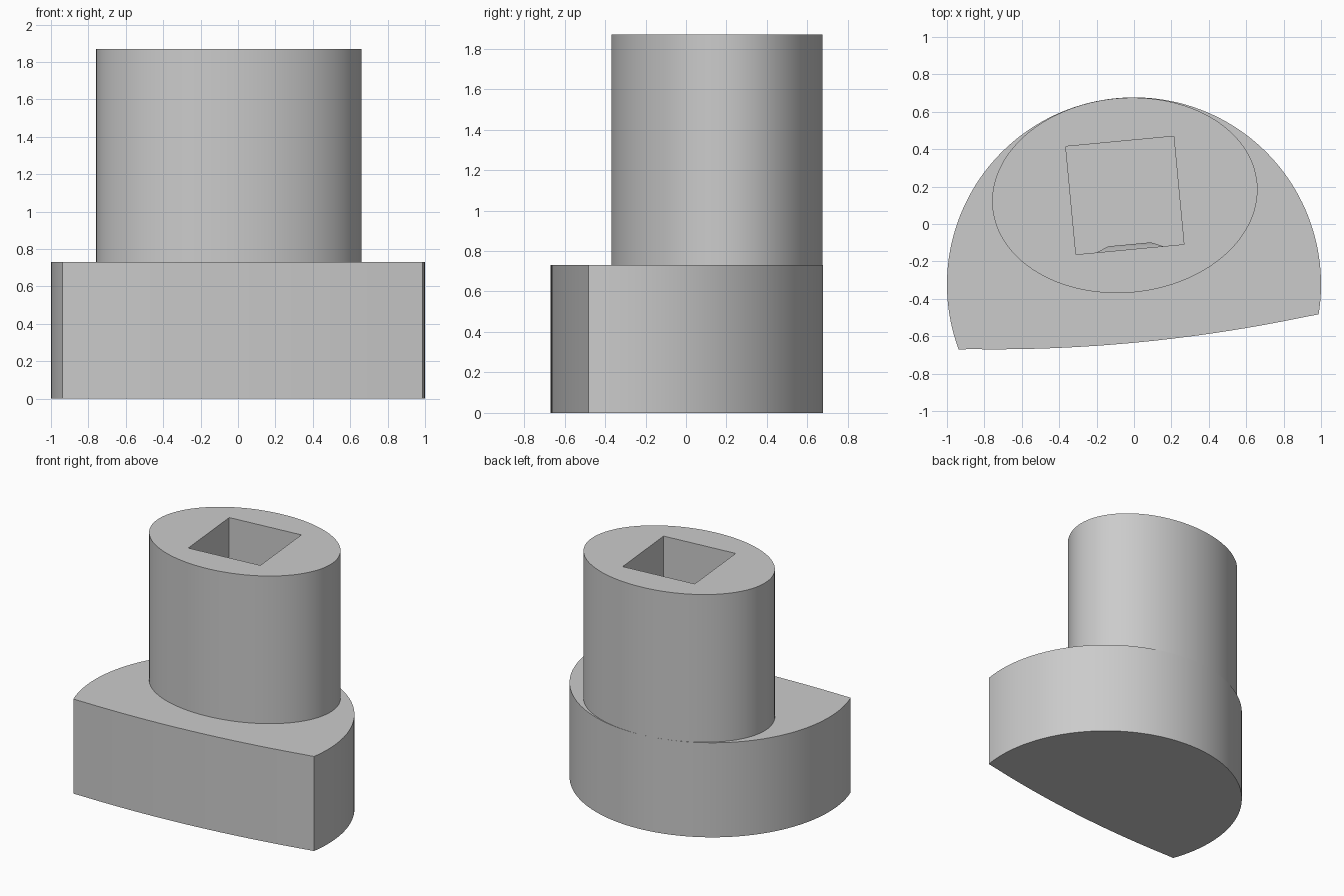
import bpy, bmesh, math
from mathutils import Matrix, Vector

if "Cube" in bpy.data.objects:
    bpy.data.objects.remove(bpy.data.objects["Cube"])

BASE_TOP, TOP = 0.73, 1.87
CENTRE = Vector((-0.049, 0.153))
TILT = math.radians(5.4)
SOCKET = 0.29  # half width of the square socket

grey = bpy.data.materials.new("grey")
grey.diffuse_color = (0.6, 0.6, 0.6, 1)
grey.use_nodes = True
grey.node_tree.nodes["Principled BSDF"].inputs["Base Color"].default_value = grey.diffuse_color


def placed(x, y):
    """Turn a point by the column's tilt and move it to the column's centre."""
    return Matrix.Rotation(TILT, 2) @ Vector((x, y)) + CENTRE


def finish(bm, name):
    bmesh.ops.recalc_face_normals(bm, faces=bm.faces)
    mesh = bpy.data.meshes.new(name)
    bm.to_mesh(mesh)
    bm.free()
    obj = bpy.data.objects.new(name, mesh)
    bpy.context.collection.objects.link(obj)
    mesh.materials.append(grey)
    bpy.ops.object.select_all(action='DESELECT')
    obj.select_set(True)
    bpy.context.view_layer.objects.active = obj
    bpy.ops.object.shade_smooth_by_angle(angle=math.radians(30))
    return obj


def wall(bm, outline, z0, z1):
    """Upright wall along a closed outline; returns bottom and top vertices."""
    low = [bm.verts.new((p[0], p[1], z0)) for p in outline]
    high = [bm.verts.new((p[0], p[1], z1)) for p in outline]
    n = len(outline)
    for i in range(n):
        j = (i + 1) % n
        bm.faces.new((low[i], low[j], high[j], high[i]))
    return low, high


# Base: round back with a gently bowed front
a0, a1 = math.asin(-0.16), math.pi + math.asin(0.347)
outline = [(math.cos(a0 + (a1 - a0) * i / 96), -0.323 + math.sin(a0 + (a1 - a0) * i / 96))
           for i in range(97)]
xl, xr = outline[-1][0], outline[0][0]
for i in range(1, 24):
    x = xl + (xr - xl) * i / 24
    outline.append((x, -0.67 + 0.0625 * (x + 0.75) ** 2))
bm = bmesh.new()
low, high = wall(bm, outline, 0, BASE_TOP)
bm.faces.new(low)
bm.faces.new(high)
finish(bm, "base")

# Column: tilted oval with a square socket
bm = bmesh.new()
oval = [placed(0.711 * math.cos(t), 0.5205 * math.sin(t))
        for t in (2 * math.pi * i / 128 for i in range(128))]
square = [placed(SOCKET * sx, SOCKET * sy) for sx, sy in ((1, 1), (-1, 1), (-1, -1), (1, -1))]
rims = []
for shape in (oval, square):
    rims.append(wall(bm, shape, BASE_TOP, TOP))
for level in (0, 1):  # ring faces between oval and square
    edges = [bm.edges.get((r[level][i], r[level][i - 1]))
             for r in rims for i in range(len(r[level]))]
    bmesh.ops.triangle_fill(bm, edges=edges, use_beauty=True)
finish(bm, "column")

# Catch: low bevelled bump on the front wall of the socket
bm = bmesh.new()
rings = []
for half, depth in ((0.178, 0.0), (0.115, 0.027)):
    ring = []
    for sx, sz in ((1, 1), (-1, 1), (-1, -1), (1, -1)):
        p = placed(half * sx, -SOCKET + depth)
        ring.append(bm.verts.new((p.x, p.y, 1.3 + half * sz)))
    rings.append(ring)
for i in range(4):
    bm.faces.new((rings[0][i - 1], rings[0][i], rings[1][i], rings[1][i - 1]))
for ring in rings:
    bm.faces.new(ring)
finish(bm, "socket_catch")
